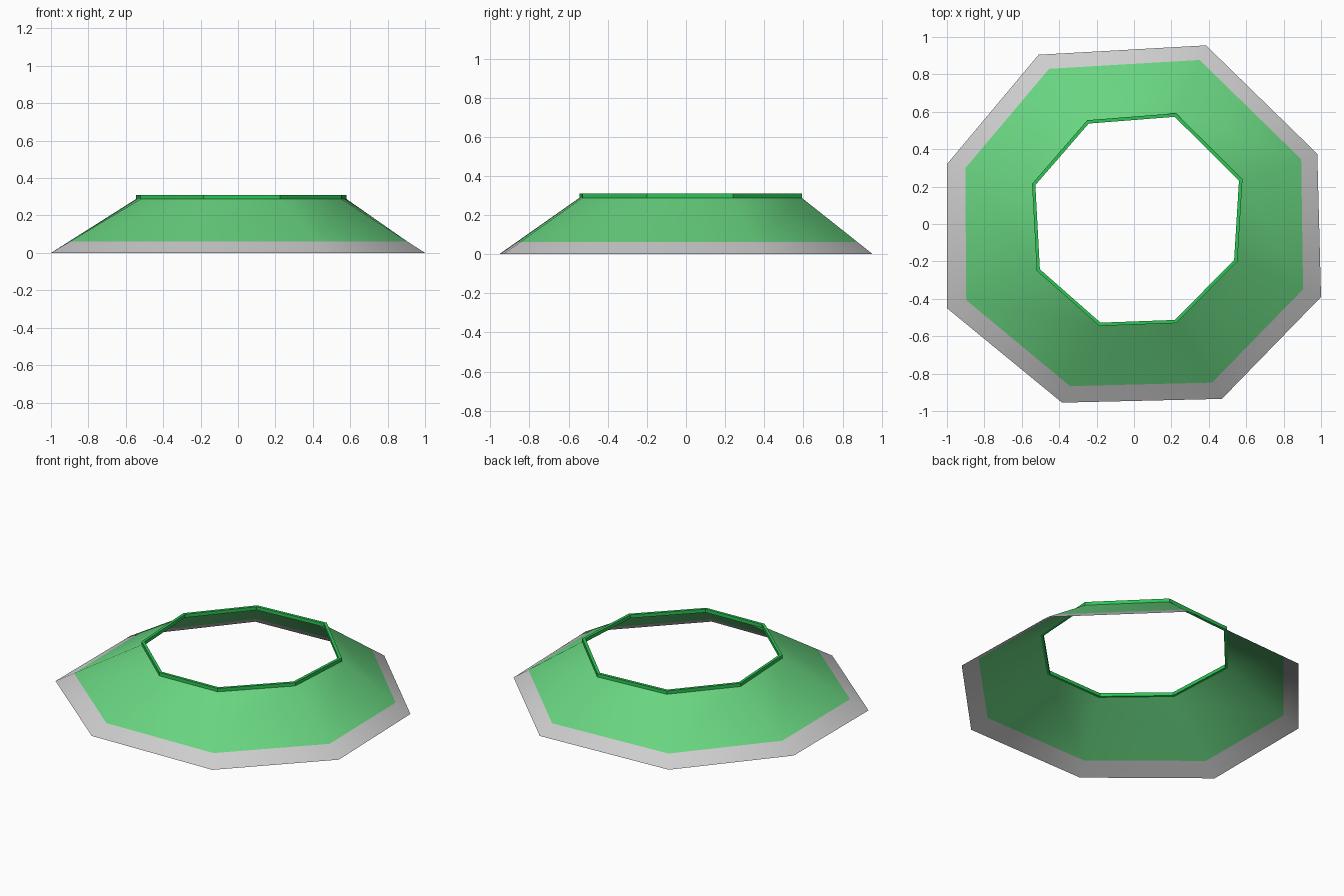
import bpy
from mathutils import Vector

if "Cube" in bpy.data.objects:
    bpy.data.objects.remove(bpy.data.objects["Cube"])

# Slightly irregular octagons, matching corner by corner
BASE = [(-0.51, 0.905), (0.385, 0.955), (0.98, 0.375), (1.0, -0.39),
        (0.47, -0.935), (-0.385, -0.955), (-1.0, -0.45), (-1.0, 0.32)]
TOP = [(-0.25, 0.555), (0.225, 0.592), (0.58, 0.24), (0.553, -0.20),
       (0.225, -0.53), (-0.185, -0.545), (-0.52, -0.25), (-0.545, 0.215)]
RIM_LOW, RIM_HIGH, RIM_WIDTH = 0.288, 0.31, 0.018
BAND = 0.215  # share of the slope that is grey


def material(name, srgb):
    lin = [((c / 255 + 0.055) / 1.055) ** 2.4 for c in srgb]
    m = bpy.data.materials.new(name)
    m.diffuse_color = (*lin, 1)
    m.use_nodes = True
    m.node_tree.nodes["Principled BSDF"].inputs["Base Color"].default_value = m.diffuse_color
    return m


def ring(points, z):
    return [Vector((x, y, z)) for x, y in points]


def loft(name, rings, materials, closed=False, smooth=False):
    """Join successive rings with quads; one material per strip."""
    n = len(rings[0])
    faces, strips = [], len(rings) if closed else len(rings) - 1
    for s in range(strips):
        a, b = s * n, (s + 1) % len(rings) * n
        for i in range(n):
            j = (i + 1) % n
            faces.append((a + j, a + i, b + i, b + j))
    mesh = bpy.data.meshes.new(name)
    mesh.from_pydata([v for r in rings for v in r], [], faces)
    for m in materials:
        mesh.materials.append(m)
    for k, p in enumerate(mesh.polygons):
        p.material_index = min(k // n, len(materials) - 1)
        p.use_smooth = smooth
    mesh.update()
    obj = bpy.data.objects.new(name, mesh)
    bpy.context.collection.objects.link(obj)
    return obj


grey = material("light grey", (205, 205, 205))
green = material("soft green", (104, 212, 128))
rim_green = material("bright green", (44, 198, 84))

# Sloping skirt: an open sheet with a grey lower band
low, high = ring(BASE, 0), ring(TOP, RIM_LOW)
mid = [a.lerp(b, BAND) for a, b in zip(low, high)]
loft("skirt", [low, mid, high], [grey, green], smooth=True)

# Solid rim around the opening
inner = [(x * (1 - RIM_WIDTH / 0.56), y * (1 - RIM_WIDTH / 0.56)) for x, y in TOP]
loft("rim", [ring(TOP, RIM_LOW), ring(TOP, RIM_HIGH),
             ring(inner, RIM_HIGH), ring(inner, RIM_LOW)],
     [rim_green], closed=True)
